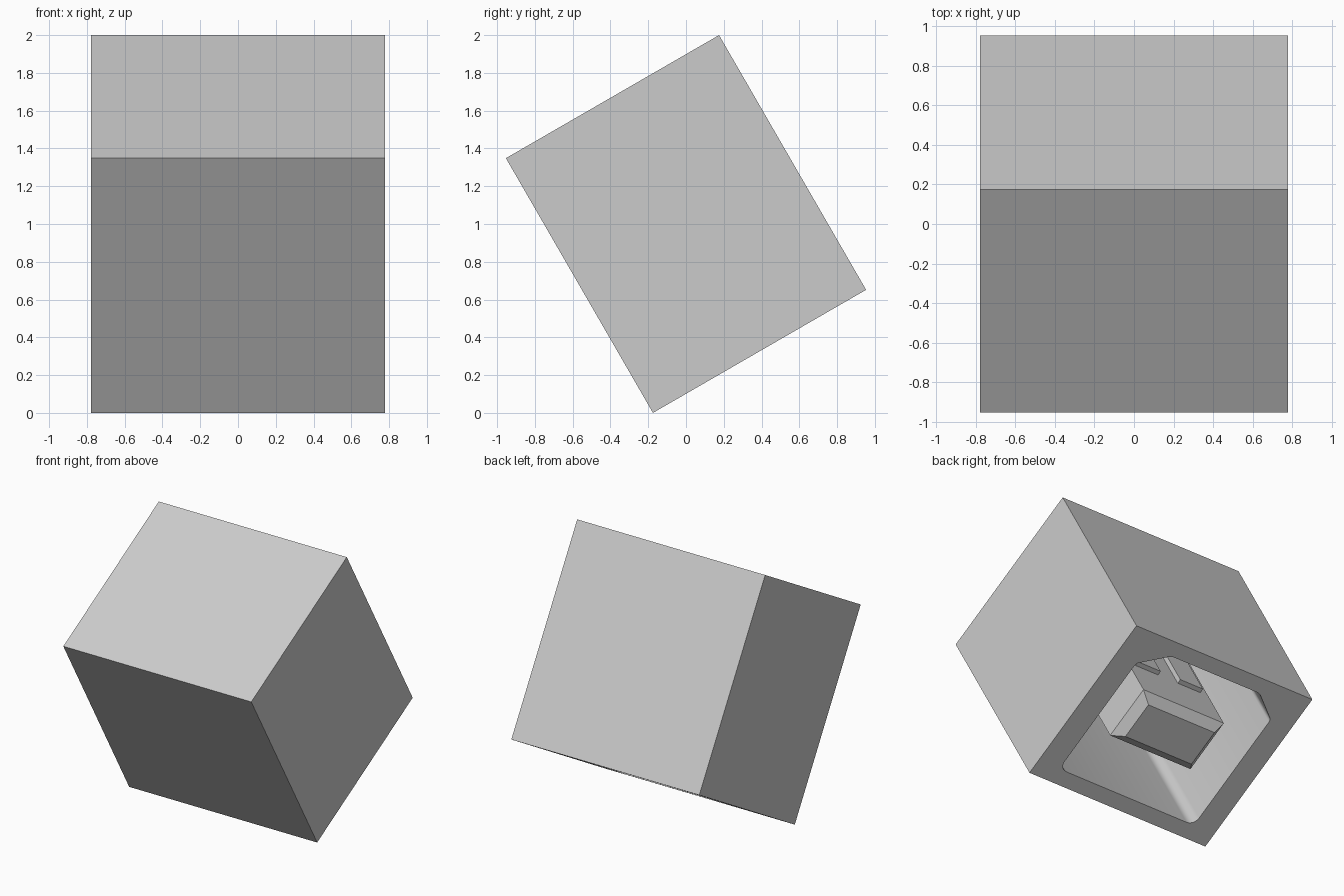
import bpy, bmesh, math
from mathutils import Matrix, Vector

if "Cube" in bpy.data.objects:
    bpy.data.objects.remove(bpy.data.objects["Cube"])

WIDTH, DEPTH, HEIGHT = 1.555, 1.303, 1.557
CAVITY_TOP = 1.25
TILT = (Matrix.Translation((0, 0, 1)) @ Matrix.Rotation(math.radians(30), 4, "X")
        @ Matrix.Translation((0, 0, -HEIGHT / 2)))

grey = bpy.data.materials.new("plain_grey")
grey.use_nodes = True
COLOUR = (0.6, 0.6, 0.6, 1)
grey.diffuse_color = COLOUR
grey.node_tree.nodes["Principled BSDF"].inputs["Base Color"].default_value = COLOUR


def add_object(name, bm):
    bmesh.ops.recalc_face_normals(bm, faces=bm.faces)
    mesh = bpy.data.meshes.new(name)
    bm.to_mesh(mesh)
    bm.free()
    mesh.materials.append(grey)
    obj = bpy.data.objects.new(name, mesh)
    bpy.context.collection.objects.link(obj)
    obj.matrix_world = TILT
    return obj


def box(low, high):
    """Box between two opposite corners."""
    bm = bmesh.new()
    bmesh.ops.create_cube(bm, size=1)
    low, high = Vector(low), Vector(high)
    bmesh.ops.scale(bm, vec=high - low, verts=bm.verts)
    bmesh.ops.translate(bm, vec=(low + high) / 2, verts=bm.verts)
    return bm


def prism(outline, bottom, top):
    bm = bmesh.new()
    face = bm.faces.new([bm.verts.new((x, y, bottom)) for x, y in outline])
    new = bmesh.ops.extrude_face_region(bm, geom=[face])["geom"]
    bmesh.ops.translate(bm, vec=(0, 0, top - bottom),
                        verts=[v for v in new if isinstance(v, bmesh.types.BMVert)])
    return bm


# Housing with a six-sided socket cut up into its underside
housing = add_object("housing", box((-WIDTH / 2, -DEPTH / 2, 0), (WIDTH / 2, DEPTH / 2, HEIGHT)))

half = [(0.595, -0.54), (0.595, 0.395), (0.39, 0.543)]
outline = half + [(-x, y) for x, y in reversed(half)]
bm = prism(outline, -0.2, CAVITY_TOP)
upright = [e for e in bm.edges if abs(e.verts[0].co.z - e.verts[1].co.z) > 0.5]
square = [e for e in upright if e.verts[0].co.y < 0]
bmesh.ops.bevel(bm, geom=square, offset=0.065, segments=6, profile=0.5, affect="EDGES")
upright = [e for e in bm.edges
           if abs(e.verts[0].co.z - e.verts[1].co.z) > 0.5 and e.verts[0].co.y > 0]
bmesh.ops.bevel(bm, geom=upright, offset=0.02, segments=3, profile=0.5, affect="EDGES")
cutter = add_object("socket_cutter", bm)
cutter.hide_render = True

cut = housing.modifiers.new("socket", "BOOLEAN")
cut.operation = "DIFFERENCE"
cut.solver = "EXACT"
cut.object = cutter
bpy.ops.object.select_all(action="DESELECT")
bpy.context.view_layer.objects.active = housing
housing.select_set(True)
bpy.context.view_layer.update()
bpy.ops.object.modifier_apply(modifier=cut.name)
bpy.data.objects.remove(cutter)
bpy.ops.object.shade_smooth_by_angle(angle=math.radians(30))

# Central tongue with a chamfered tip
bm = box((-0.355, -0.203, 0.02), (0.355, 0.203, CAVITY_TOP))
tip = [e for e in bm.edges if all(v.co.z < 0.1 for v in e.verts)]
bmesh.ops.bevel(bm, geom=tip, offset=0.063, segments=1, affect="EDGES")
add_object("tongue", bm)

# Two contacts on each broad side of the tongue
for side, y in (("back", 0.217), ("front", -0.217)):
    for hand, x in (("left", 0.187), ("right", -0.187)):
        add_object(f"{side}_{hand}_contact",
                   box((x - 0.1, y - 0.018, 0.415), (x + 0.1, y + 0.018, CAVITY_TOP)))
